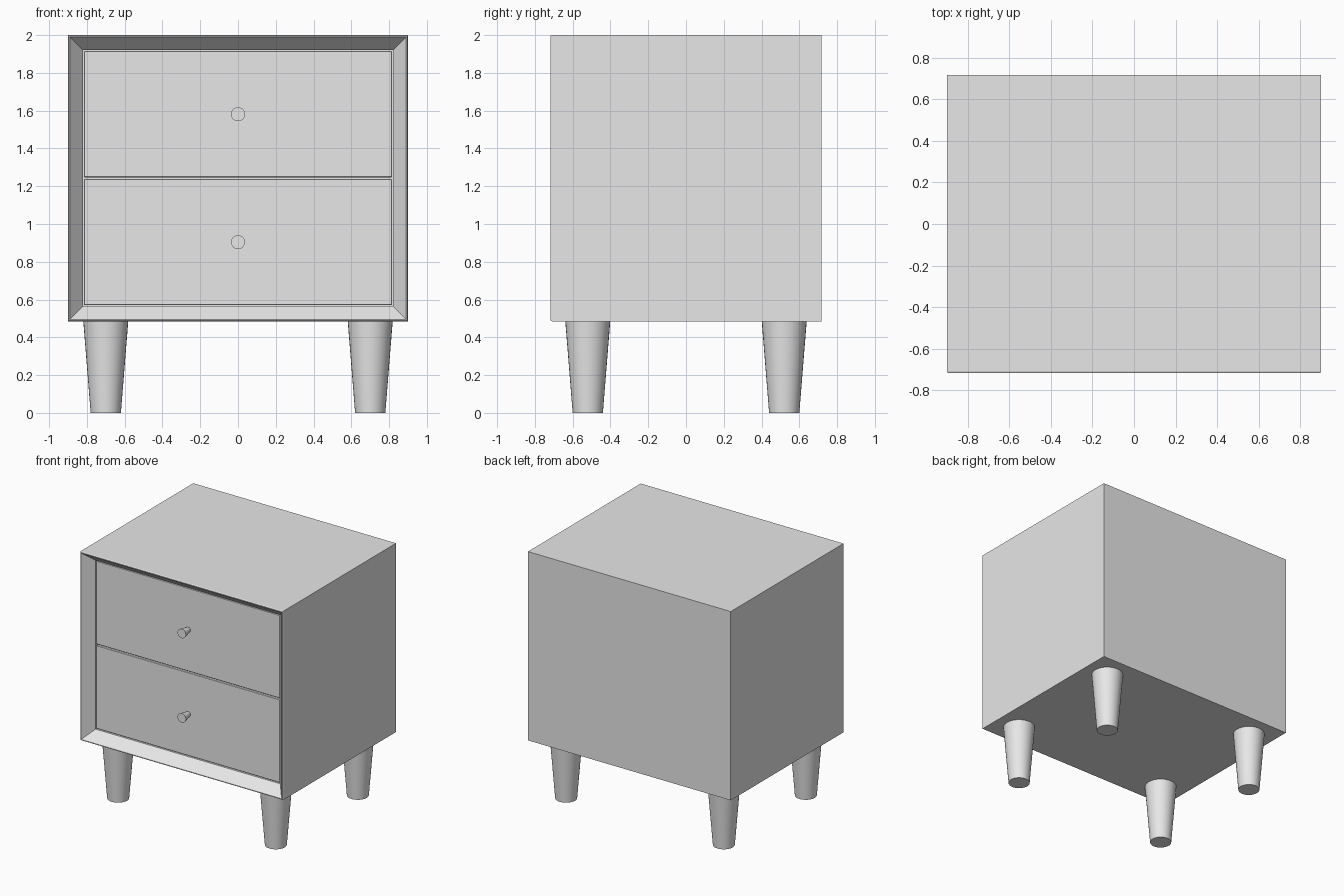
import bpy
import bmesh
from math import pi
from mathutils import Matrix

cube = bpy.data.objects.get("Cube")
if cube:
    bpy.data.objects.remove(cube, do_unlink=True)

# Single plain finish
grey = bpy.data.materials.new("light_grey")
grey.use_nodes = True
grey.diffuse_color = (0.8, 0.8, 0.8, 1)
grey.node_tree.nodes["Principled BSDF"].inputs["Base Color"].default_value = (0.8, 0.8, 0.8, 1)

BOTTOM, TOP = 0.485, 2.0
MID = (BOTTOM + TOP) / 2
HALF_W, HALF_H, HALF_D = 0.9, (TOP - BOTTOM) / 2, 0.718
RIM = 0.08          # width of the sloping frame
PANEL_Y = -0.632    # face of the drawers
GAP = 0.005


def finish(bm, name, smooth=False):
    bmesh.ops.recalc_face_normals(bm, faces=bm.faces)
    mesh = bpy.data.meshes.new(name)
    bm.to_mesh(mesh)
    bm.free()
    mesh.materials.append(grey)
    obj = bpy.data.objects.new(name, mesh)
    bpy.context.collection.objects.link(obj)
    if smooth:
        bpy.ops.object.select_all(action='DESELECT')
        obj.select_set(True)
        bpy.context.view_layer.objects.active = obj
        bpy.ops.object.shade_smooth_by_angle()
    return obj


def cone(name, r_low, r_high, height, matrix, sides=32):
    bm = bmesh.new()
    bmesh.ops.create_cone(bm, cap_ends=True, segments=sides, radius1=r_low,
                          radius2=r_high, depth=height, matrix=matrix)
    return finish(bm, name, smooth=True)


# Cabinet: rectangular rings lofted from the back, round the rim, into the recess
bm = bmesh.new()
rings = []
for inset, y in ((0, HALF_D), (0, -HALF_D + 0.008), (0.004, -HALF_D),
                 (0.010, -HALF_D), (RIM, PANEL_Y - 0.004), (RIM, PANEL_Y + 0.05)):
    w, h = HALF_W - inset, HALF_H - inset
    rings.append([bm.verts.new((sx * w, y, MID + sz * h))
                  for sx, sz in ((-1, -1), (1, -1), (1, 1), (-1, 1))])
for a, b in zip(rings, rings[1:]):
    for i in range(4):
        j = (i + 1) % 4
        bm.faces.new((a[i], a[j], b[j], b[i]))
bm.faces.new(rings[0])
bm.faces.new(rings[-1])
finish(bm, "cabinet")

# Two drawers, each with a flared round knob
slot = HALF_H - RIM
for label, side in (("lower", -1), ("upper", 1)):
    z = MID + side * slot / 2
    bm = bmesh.new()
    size = (2 * (HALF_W - RIM - GAP), 0.06, slot - 2 * GAP)
    bmesh.ops.create_cube(bm, size=1, matrix=Matrix.Translation((0, PANEL_Y + 0.03, z))
                          @ Matrix.Diagonal((*size, 1)))
    bmesh.ops.bevel(bm, geom=bm.edges[:], offset=0.003, segments=1, affect='EDGES')
    finish(bm, label + "_drawer")
    length = 0.085
    cone(label + "_knob", 0.02, 0.037, length,
         Matrix.Translation((0, PANEL_Y - length / 2 + 0.003, z))
         @ Matrix.Rotation(pi / 2, 4, 'X'))

# Four tapered legs
for end, sy in (("front", -1), ("back", 1)):
    for hand, sx in (("right", -1), ("left", 1)):
        cone(f"{end}_{hand}_leg", 0.08, 0.119, BOTTOM,
             Matrix.Translation((sx * 0.7, sy * 0.52, BOTTOM / 2)))
